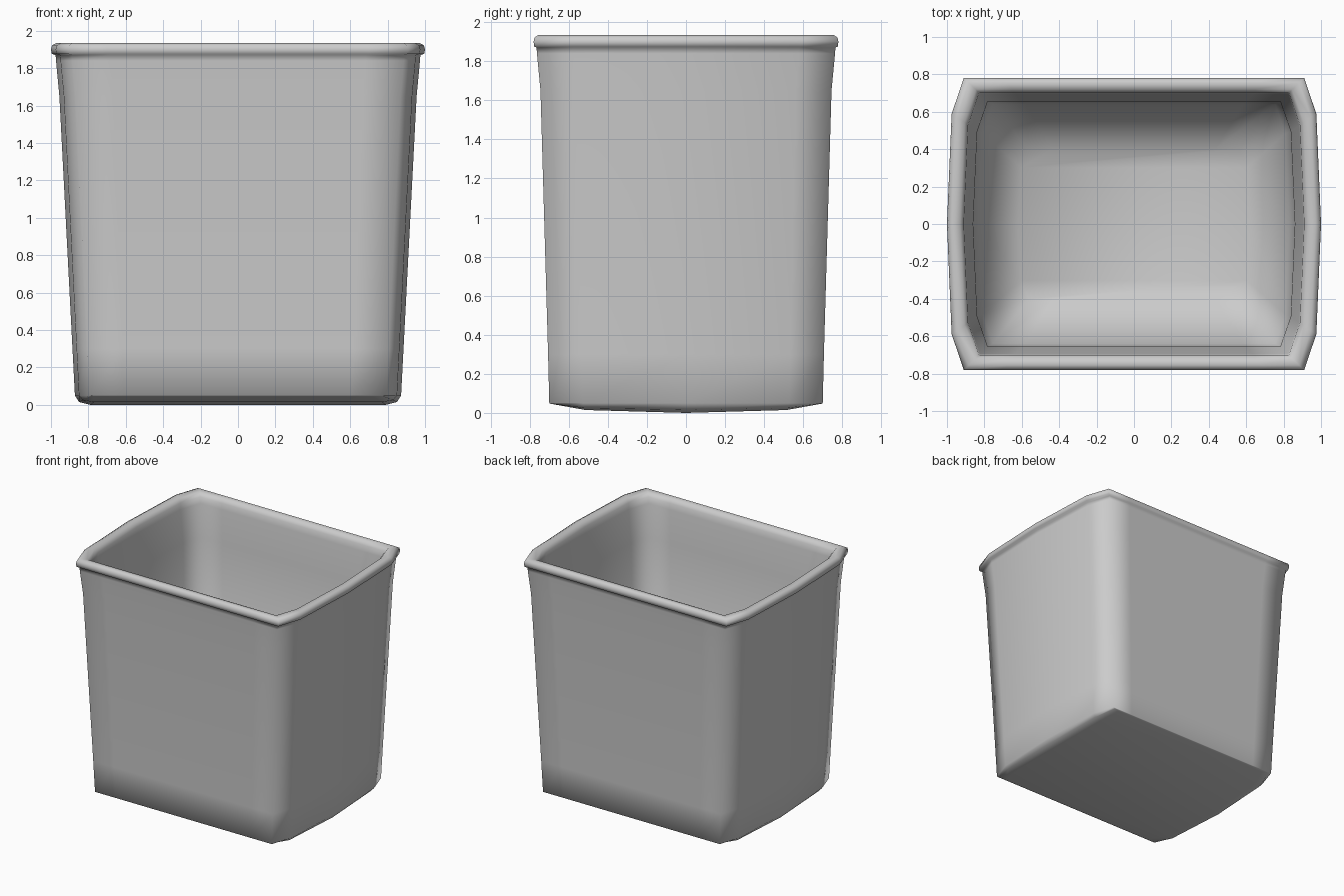
import bpy, bmesh

if "Cube" in bpy.data.objects:
    bpy.data.objects.remove(bpy.data.objects["Cube"])

# Unit outline of the right half: blunt corners and gently bowed side
HALF = [(.70, -1), (.91, -1), (.975, -.755), (1, 0), (.975, .755), (.91, 1), (.70, 1)]
OUTLINE = HALF + [(-x, y) for x, y in reversed(HALF)]
N = len(OUTLINE)

bm = bmesh.new()


def ring(rx, ry, z, lift=0):
    """One horizontal loop; lift raises the front and back edges."""
    return [bm.verts.new((x * rx, y * ry, z + lift * abs(y) ** 4)) for x, y in OUTLINE]


def cap(r, flip=False):
    """Close a loop with strips running left to right."""
    for ids in ((0, 1, 2, 11, 12, 13), (2, 3, 10, 11), (3, 4, 9, 10), (4, 5, 6, 7, 8, 9)):
        vs = [r[i] for i in ids]
        bm.faces.new(vs[::-1] if flip else vs)


# Loops from underside, up the outer wall, over the rim and down inside
sections = [
    (.79, .68, 0, .045), (.85, .695, .015, .032), (.872, .70, .05),
    (.885, .706, .30),
    (.955, .745, 1.65), (.973, .763, 1.84), (.975, .765, 1.87),
    (.995, .778, 1.876), (1, .78, 1.90), (.994, .776, 1.922), (.97, .755, 1.935),
    (.93, .72, 1.928), (.91, .70, 1.90), (.905, .695, 1.85),
    (.86, .655, 1.60),
    (.83, .64, .30), (.62, .40, .05),
]
rings = [ring(*s) for s in sections]
for a, b in zip(rings, rings[1:]):
    for i in range(N):
        j = (i + 1) % N
        bm.faces.new((a[i], a[j], b[j], b[i]))
cap(rings[0], True)
cap(rings[-1])
bmesh.ops.recalc_face_normals(bm, faces=bm.faces)

# Smooth-shaded bin body with rolled rim
mesh = bpy.data.meshes.new("waste_bin")
bm.to_mesh(mesh)
bm.free()
mesh.polygons.foreach_set("use_smooth", [True] * len(mesh.polygons))
bin_obj = bpy.data.objects.new("waste_bin", mesh)
bpy.context.collection.objects.link(bin_obj)
